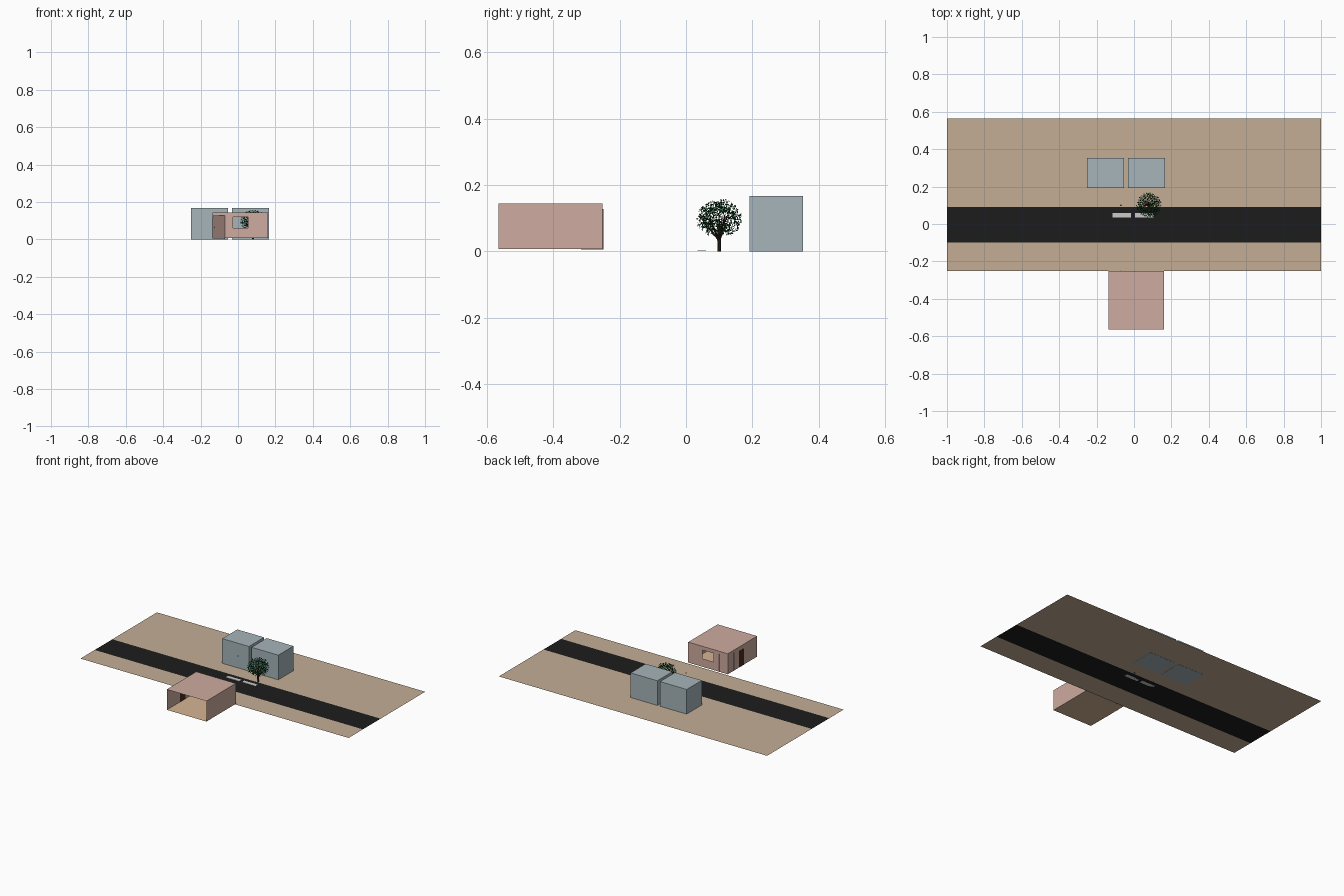
import bpy, bmesh, math, random
from mathutils import Vector, Matrix

if "Cube" in bpy.data.objects:
    bpy.data.objects.remove(bpy.data.objects["Cube"])

random.seed(4)


def mat(name, rgb):
    m = bpy.data.materials.new(name)
    m.diffuse_color = (*rgb, 1)
    m.use_nodes = True
    m.node_tree.nodes["Principled BSDF"].inputs["Base Color"].default_value = m.diffuse_color
    return m


SAND = mat("sand", (0.55, 0.42, 0.30))
ASPHALT = mat("asphalt", (0.012, 0.012, 0.012))
PAINT = mat("road_paint", (0.7, 0.7, 0.7))
BLUE = mat("blue_grey", (0.38, 0.46, 0.49))
PINK = mat("pink_plaster", (0.62, 0.41, 0.35))
FLOOR = mat("floor_wood", (0.66, 0.46, 0.29))
WOOD = mat("dark_wood", (0.06, 0.025, 0.012))
BARK = mat("bark", (0.035, 0.02, 0.012))
METAL = mat("dark_metal", (0.02, 0.02, 0.02))
LEAVES = [mat("leaf_dark", (0.005, 0.08, 0.02)), mat("leaf_light", (0.012, 0.16, 0.045))]


def finish(name, bm, *mats):
    me = bpy.data.meshes.new(name)
    bm.to_mesh(me)
    bm.free()
    for m in mats:
        me.materials.append(m)
    ob = bpy.data.objects.new(name, me)
    bpy.context.collection.objects.link(ob)
    return ob


def quads(name, faces, m):
    """Sheet object made of a few flat quads."""
    bm = bmesh.new()
    for f in faces:
        bm.faces.new([bm.verts.new(p) for p in f])
    bmesh.ops.remove_doubles(bm, verts=bm.verts, dist=1e-5)
    return finish(name, bm, m)


def level(x0, x1, y0, y1, z):
    return [(x0, y0, z), (x1, y0, z), (x1, y1, z), (x0, y1, z)]


def upright(x0, y0, x1, y1, z0, z1):
    return [(x0, y0, z0), (x1, y1, z0), (x1, y1, z1), (x0, y0, z1)]


def box(name, x0, x1, y0, y1, z0, z1, m, turn=0.0):
    bm = bmesh.new()
    bmesh.ops.create_cube(bm, size=1)
    bmesh.ops.scale(bm, vec=(x1 - x0, y1 - y0, z1 - z0), verts=bm.verts)
    bmesh.ops.rotate(bm, matrix=Matrix.Rotation(turn, 3, 'Z'), verts=bm.verts)
    bmesh.ops.translate(bm, vec=((x0 + x1) / 2, (y0 + y1) / 2, (z0 + z1) / 2), verts=bm.verts)
    return finish(name, bm, m)


def limb(bm, a, b, r0, r1, n=6):
    """Tapered cylinder between two points."""
    d = b - a
    M = Matrix.Translation((a + b) / 2) @ d.to_track_quat('Z', 'Y').to_matrix().to_4x4()
    bmesh.ops.create_cone(bm, cap_ends=True, segments=n, radius1=r0, radius2=r1,
                          depth=d.length, matrix=M)


# ground strips and road
G = 0.001
quads("ground", [level(-1, 1, -0.25, -0.098, G), level(-1, 1, 0.09, 0.565, G)], SAND)
quads("road", [level(-1, 1, -0.098, 0.09, G)], ASPHALT)
for i, x in enumerate((-0.115, 0.005)):
    box(f"road_dash_{i}", x, x + 0.1, 0.035, 0.06, G, G + 0.002, PAINT)

# two buildings across the road
for i, x in enumerate((-0.252, -0.033)):
    box(f"building_{i}", x, x + 0.199, 0.192, 0.353, 0, 0.167, BLUE)

# room: open at the front, window hole in the back wall
X0, X1, Y0, Y1, Z0, Z1 = -0.135, 0.16, -0.565, -0.252, 0.007, 0.145
xs, zs = (X0, -0.027, 0.053, X1), (Z0, 0.062, 0.12, Z1)
shell = [upright(xs[i], Y1, xs[i + 1], Y1, zs[j], zs[j + 1])
         for i in range(3) for j in range(3) if (i, j) != (1, 1)]
shell += [upright(X0, Y0, X0, Y1, Z0, Z1), upright(X1, Y0, X1, Y1, Z0, Z1),
          level(X0, X1, Y0, Y1, Z1)]
quads("room_walls", shell, PINK)
quads("room_floor", [level(X0, X1, Y0, Y1, Z0)], FLOOR)
box("side_door", X0 - 0.001, X0 + 0.001, -0.424, -0.37, Z0, 0.117, WOOD)

# panel standing diagonally across the room corner, with a knob
box("corner_panel", -0.149, -0.057, -0.284, -0.281, 0.005, 0.128, PINK, math.pi / 4)
bm = bmesh.new()
bmesh.ops.create_icosphere(bm, subdivisions=1, radius=0.003,
                           matrix=Matrix.Translation((-0.125, -0.309, 0.065)))
finish("panel_knob", bm, METAL)

# lamp post
bm = bmesh.new()
limb(bm, Vector((-0.07, 0.1, 0)), Vector((-0.07, 0.1, 0.13)), 0.0015, 0.001, 8)
limb(bm, Vector((-0.07, 0.1, 0.13)), Vector((-0.07, 0.1, 0.136)), 0.004, 0.002, 8)
finish("lamp_post", bm, METAL)

# tree: trunk, branches and leaf cards
base = Vector((0.08, 0.1, 0))
fork = base + Vector((0, 0, 0.038))
crown = base + Vector((0, 0, 0.098))
bm = bmesh.new()
limb(bm, base, fork, 0.005, 0.006, 8)
tips = []
for i in range(11):
    a = i * 2.4
    r = 0.012 + 0.026 * (i % 3) / 2
    mid = fork + Vector((r * math.cos(a), r * math.sin(a), 0.035 + 0.012 * random.random()))
    limb(bm, fork - Vector((0, 0, 0.004)), mid, 0.0035, 0.002)
    for k in range(3):
        b = a + (k - 1) * 0.8
        tip = mid + Vector((0.018 * math.cos(b), 0.018 * math.sin(b), 0.01 + 0.022 * k * 0.6))
        limb(bm, mid, tip, 0.0018, 0.0006, 4)
finish("tree_trunk", bm, BARK)

bm = bmesh.new()
for i in range(1100):
    d = Vector([random.gauss(0, 1) for _ in range(3)]).normalized()
    r = random.uniform(0.45, 1.0) ** 0.7
    p = crown + Vector((d.x * 0.068, d.y * 0.068, d.z * 0.060)) * r
    if p.z < 0.06 and (p - base).xy.length < 0.025:
        continue
    u = Vector([random.gauss(0, 1) for _ in range(3)]).normalized()
    v = u.orthogonal().normalized()
    s = random.uniform(0.003, 0.005)
    f = bm.faces.new([bm.verts.new(p + q) for q in (u * s, v * s * 0.6, -u * s, -v * s * 0.6)])
    f.material_index = i % 2
finish("tree_leaves", bm, *LEAVES)
